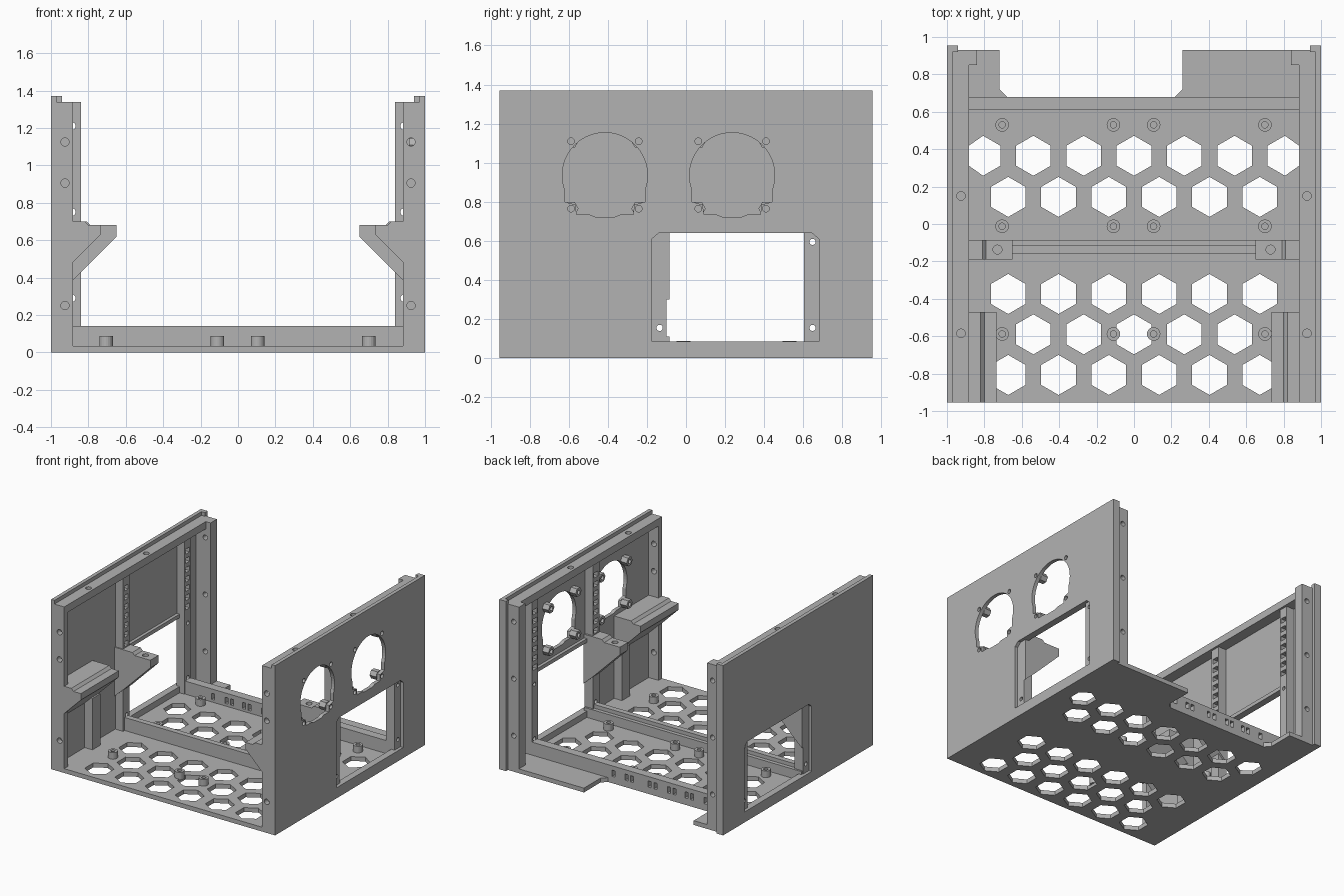
import bpy, bmesh, math

old = bpy.data.objects.get("Cube")
if old:
    bpy.data.objects.remove(old, do_unlink=True)

grey = bpy.data.materials.new("plain_grey")
grey.use_nodes = True
grey.diffuse_color = (0.45, 0.45, 0.45, 1)
bsdf = grey.node_tree.nodes["Principled BSDF"]
bsdf.inputs["Base Color"].default_value = grey.diffuse_color
bsdf.inputs["Roughness"].default_value = 0.7

FRONT, BACK, LIP_BACK = -0.955, 0.93, 0.955
TOP, LIP_TOP = 1.34, 1.37
SKIN, FLANGE = 0.97, 0.883
FLOOR = 0.035


def add_prism(bm, outline, axis, lo, hi):
    """Extrude a 2D outline along one axis from lo to hi."""
    place = {"x": lambda p, d: (d, p[0], p[1]),
             "y": lambda p, d: (p[0], d, p[1]),
             "z": lambda p, d: (p[0], p[1], d)}[axis]
    a = [bm.verts.new(place(p, lo)) for p in outline]
    b = [bm.verts.new(place(p, hi)) for p in outline]
    faces = [bm.faces.new(a), bm.faces.new(b[::-1])]
    n = len(a)
    for i in range(n):
        j = (i + 1) % n
        faces.append(bm.faces.new((a[i], b[i], b[j], a[j])))
    bmesh.ops.recalc_face_normals(bm, faces=faces)


def make(name, solids):
    """One object from a list of (outline, axis, lo, hi)."""
    bm = bmesh.new()
    for s in solids:
        add_prism(bm, *s)
    mesh = bpy.data.meshes.new(name)
    bm.to_mesh(mesh)
    bm.free()
    mesh.materials.append(grey)
    obj = bpy.data.objects.new(name, mesh)
    bpy.context.collection.objects.link(obj)
    return obj


def cut(obj, solids):
    cutter = make("cutter", solids)
    cutter.hide_render = True
    mod = obj.modifiers.new("cut", "BOOLEAN")
    mod.operation, mod.solver, mod.object = "DIFFERENCE", "EXACT", cutter
    bpy.context.view_layer.objects.active = obj
    bpy.ops.object.modifier_apply(modifier=mod.name)
    bpy.data.objects.remove(cutter, do_unlink=True)


def rect(a, b, c, d):
    return [(a, c), (b, c), (b, d), (a, d)]


def box(x0, x1, y0, y1, z0, z1):
    return (rect(min(x0, x1), max(x0, x1), y0, y1), "z", z0, z1)


def circle(u, v, r, n=20, turn=0.0):
    return [(u + r * math.cos(turn + math.tau * i / n),
             v + r * math.sin(turn + math.tau * i / n)) for i in range(n)]


# Floor plate with rear notch, hexagon vents and screw holes
notch_l, notch_r, notch_y, soft = -0.72, 0.26, 0.68, 0.04
outline = [(-1, FRONT), (1, FRONT), (1, BACK), (notch_r, BACK),
           (notch_r, notch_y + soft), (notch_r - soft, notch_y),
           (notch_l + soft, notch_y), (notch_l, notch_y + soft),
           (notch_l, BACK), (-1, BACK)]
floor = make("floor_plate", [(outline, "z", 0, FLOOR)])
pitch = 0.269
vents = []
for y, count in ((0.365, 7), (0.145, 6), (-0.374, 6), (-0.59, 5), (-0.807, 6)):
    for i in range(count):
        x = (i - (count - 1) / 2) * pitch
        hexagon = circle(x, y, 0.107, 6, math.pi / 6)
        hexagon = [(max(-FLANGE, min(FLANGE, u)), v) for u, v in hexagon]
        vents.append((hexagon, "z", -0.1, 0.1))
cut(floor, vents)

# Hollow standoffs for boards
stands = [(x, y) for x in (-0.705, -0.11, 0.105, 0.7) for y in (0.53, -0.012, -0.588)]
standoffs = make("standoffs", [(circle(x, y, 0.036), "z", FLOOR - 0.01, 0.088) for x, y in stands])
cut(standoffs, [(circle(x, y, 0.017), "z", FLOOR + 0.005, 0.2) for x, y in stands])

# Cross beams
make("middle_beam", [box(-SKIN, SKIN, -0.16, -0.115, 0.01, 0.14),
                     box(-SKIN, SKIN, -0.116, -0.085, 0.01, 0.11)])
rear_beam = make("rear_beam", [box(-SKIN, SKIN, 0.61, 0.68, 0.005, 0.14)])
slots = []
for x in (0.17, 0.055, 0.005, -0.15, -0.205, -0.325, -0.375, -0.48, -0.53, -0.65):
    slots.append(box(x - 0.014, x + 0.014, 0.5, 0.8, 0.055, 0.105))
cut(rear_beam, slots)

# Fan opening outline: round top, stepped bottom
FAN_Z, FAN_R = 0.936, 0.218


def fan_outline(y):
    arc = [(FAN_R * math.cos(t), FAN_Z + FAN_R * math.sin(t))
           for t in [math.radians(-20 + 220 * i / 36) for i in range(37)]]
    left = [(-0.205, 0.8), (-0.15, 0.785), (-0.145, 0.735), (-0.08, 0.735), (-0.05, 0.723)]
    right = [(-u, v) for u, v in reversed(left)]
    return [(y + u, v) for u, v in arc + left + right]


FANS = (-0.415, 0.236)
screws = [(y + d, z) for y in FANS for d in (-0.173, 0.173) for z in (1.11, 0.765)]
window = [(-0.175, 0.085), (0.68, 0.085), (0.68, 0.61), (0.645, 0.64), (-0.14, 0.64), (-0.175, 0.61)]

for s, side in ((1, "left"), (-1, "right")):
    def sbox(x0, x1, *rest):
        return box(s * x0, s * x1, *rest)

    def mirror(points):
        return [(s * u, v) for u, v in points]

    # Side skin, with window and, on one side, two fan openings
    lo, hi = sorted((s * SKIN, s * 1.0))
    wall = make(side + "_wall", [(rect(FRONT, LIP_BACK, 0, LIP_TOP), "x", lo, hi)])
    holes = [(window, "x", lo - 0.1, hi + 0.1)]
    if s > 0:
        holes += [(fan_outline(y), "x", lo - 0.1, hi + 0.1) for y in FANS]
        holes += [(circle(y, z, 0.017), "x", lo - 0.1, hi + 0.1) for y, z in screws]
    cut(wall, holes)

    # Front flange
    front = make(side + "_front_flange", [sbox(FLANGE, 0.99, FRONT, -0.91, 0.01, TOP)])
    cut(front, [(circle(s * 0.925, z, 0.022), "y", -1.1, -0.8) for z in (0.25, 0.905, 1.125)])

    # Rear column and the hooked lip behind it
    rear = make(side + "_rear_column", [sbox(0.84, 0.99, 0.85, BACK, 0.01, TOP)])
    cut(rear, [(circle(s * 0.888, z, 0.02), "y", 0.7, 1.1) for z in (0.29, 0.75, 1.21)])
    make(side + "_rear_lip", [sbox(0.94, 0.99, BACK - 0.01, LIP_BACK, 0, LIP_TOP)])

    # Top rail with blind screw holes
    rail = make(side + "_top_rail", [sbox(FLANGE, 0.99, FRONT, BACK, 1.28, TOP)])
    cut(rail, [(circle(s * 0.925, y, 0.023), "z", 1.295, 1.5) for y in (-0.585, 0.15, 0.88)])

    # Slotted posts beside the window
    for name, y0, y1 in (("middle", -0.18, -0.1), ("rear", 0.605, 0.68)):
        post = make(f"{side}_{name}_post", [sbox(0.9, 0.975, y0, y1, 0.01, 1.285)])
        mid = (y0 + y1) / 2
        holes = [sbox(0.8, 0.94, mid - 0.025, mid + 0.025, z, z + 0.04)
                 for z in [0.71 + 0.075 * i for i in range(7)]]
        holes += [(circle(mid + 0.005, z, 0.016), "x", -2, 2) for z in (0.155, 0.595)]
        cut(post, holes)
    make(side + "_short_post", [sbox(0.9, 0.975, -0.57, -0.47, 0.01, 0.45)])

    # Window sill and header strips
    make(side + "_window_frame", [sbox(0.945, 0.975, -0.1, 0.605, 0.01, 0.085),
                                  sbox(0.945, 0.975, -0.1, 0.605, 0.64, 0.67)])

    # Front support rail
    profile = [(0.975, 0.39), (FLANGE, 0.48), (0.735, 0.628), (0.735, 0.68),
               (0.8, 0.68), (0.82, 0.7), (0.975, 0.7)]
    make(side + "_support_rail", [(mirror(profile), "y", FRONT, -0.47)])

    # Middle bracket with a screw hole
    profile = [(0.975, 0.3), (FLANGE, 0.385), (0.65, 0.618), (0.65, 0.68),
               (0.79, 0.68), (0.81, 0.7), (0.975, 0.7)]
    bracket = make(side + "_middle_bracket", [(mirror(profile), "y", -0.19, -0.085)])
    cut(bracket, [(circle(s * 0.73, -0.137, 0.024), "z", 0.62, 0.8)])

# Fan screw bosses inside the wall
bosses = make("fan_bosses", [(circle(y, z, 0.038, 6), "x", 0.915, 0.972) for y, z in screws])
cut(bosses, [(circle(y, z, 0.017), "x", 0.8, 1.1) for y, z in screws])
